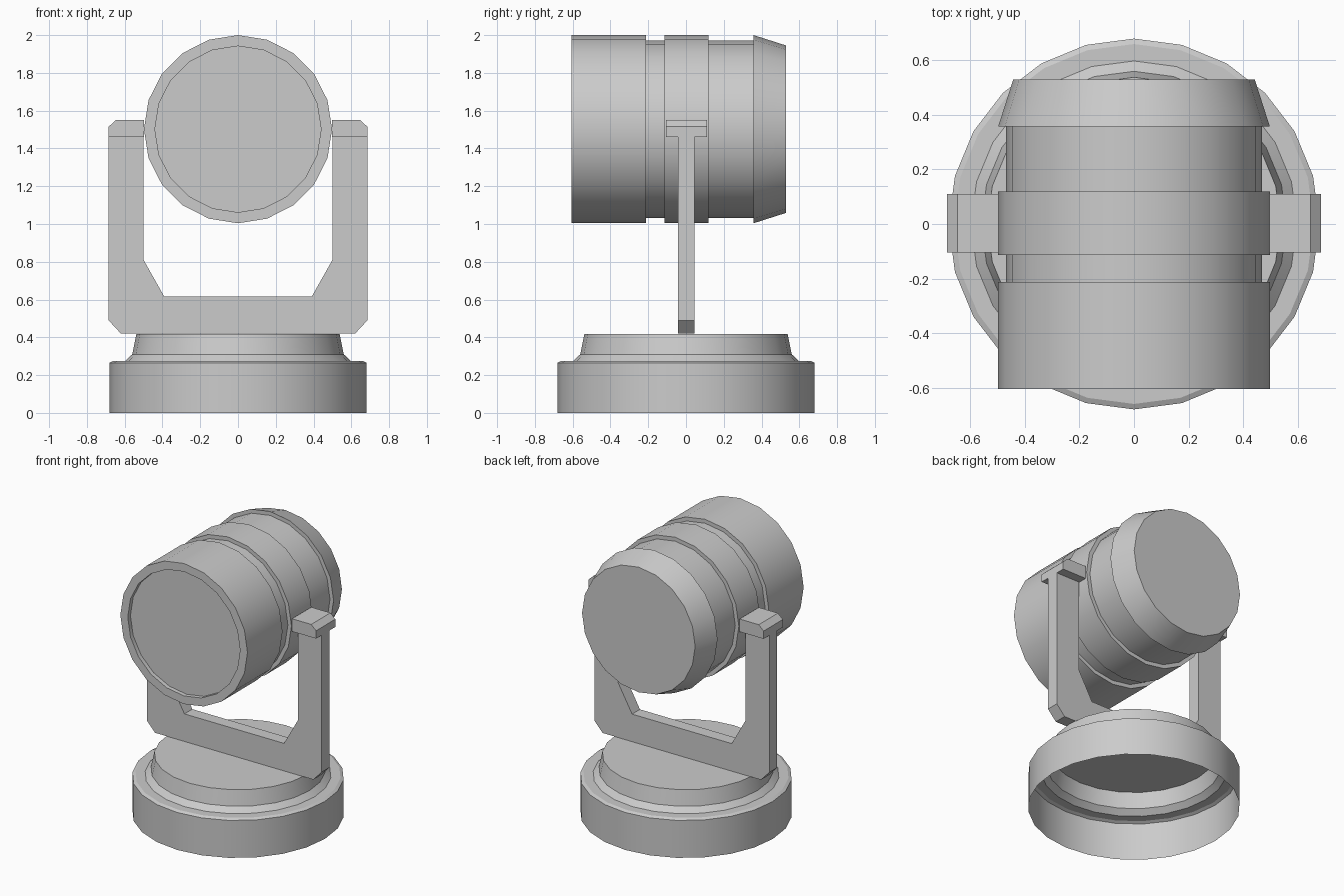
import bpy, bmesh
from math import sin, cos, pi, radians

if "Cube" in bpy.data.objects:
    bpy.data.objects.remove(bpy.data.objects["Cube"])


def finish(name, bm):
    mesh = bpy.data.meshes.new(name)
    bmesh.ops.recalc_face_normals(bm, faces=bm.faces[:])
    bm.to_mesh(mesh)
    bm.free()
    obj = bpy.data.objects.new(name, mesh)
    bpy.context.collection.objects.link(obj)
    return obj


def lathe(name, profile, sides, place, cap_start, cap_end):
    """Revolve (radius, height) points; place maps local x, y, height to world."""
    bm = bmesh.new()
    rings = []
    for r, h in profile:
        rings.append([bm.verts.new(place(r * cos(2 * pi * i / sides), r * sin(2 * pi * i / sides), h))
                      for i in range(sides)])
    for a, b in zip(rings, rings[1:]):
        for i in range(sides):
            j = (i + 1) % sides
            bm.faces.new((a[i], a[j], b[j], b[i]))
    if cap_start:
        bm.faces.new(rings[0])
    if cap_end:
        bm.faces.new(rings[-1])
    obj = finish(name, bm)
    bpy.ops.object.select_all(action='DESELECT')
    obj.select_set(True)
    bpy.context.view_layer.objects.active = obj
    bpy.ops.object.shade_smooth_by_angle(angle=radians(24))
    return obj


def extrude_xz(name, outline, y0, y1):
    """Extrude an outline in the xz plane along y."""
    bm = bmesh.new()
    face = bm.faces.new([bm.verts.new((x, y0, z)) for x, z in outline])
    out = bmesh.ops.extrude_face_region(bm, geom=[face])
    for v in out['geom']:
        if isinstance(v, bmesh.types.BMVert):
            v.co.y = y1
    return finish(name, bm)


# Hollow stepped base, open underneath
lathe("base", [(0.68, 0), (0.68, 0.265), (0.66, 0.275), (0.598, 0.275), (0.56, 0.31), (0.538, 0.417)],
      24, lambda x, y, h: (x, y, h), False, True)

# Lamp barrel with recessed lens, two grooves and tapered back
lathe("lamp_barrel",
      [(0.44, -0.575), (0.44, -0.605), (0.498, -0.605), (0.498, -0.213), (0.47, -0.213), (0.47, -0.113),
       (0.498, -0.113), (0.498, 0.12), (0.47, 0.12), (0.47, 0.358), (0.498, 0.358), (0.443, 0.53)],
      20, lambda x, y, h: (x, h, 1.502 + y), True, True)

# U-shaped yoke
half = [(0.39, 0.615), (0.5, 0.81), (0.5, 1.46), (0.685, 1.46), (0.685, 0.49), (0.62, 0.42)]
extrude_xz("yoke", half + [(-x, z) for x, z in reversed(half)], -0.042, 0.046)

# Pivot blocks on top of the yoke arms
block = [(0.497, 1.46), (0.685, 1.46), (0.685, 1.515), (0.647, 1.55), (0.497, 1.55)]
for side, s in (("right", 1), ("left", -1)):
    extrude_xz("pivot_block_" + side, [(s * x, z) for x, z in block], -0.105, 0.11)
